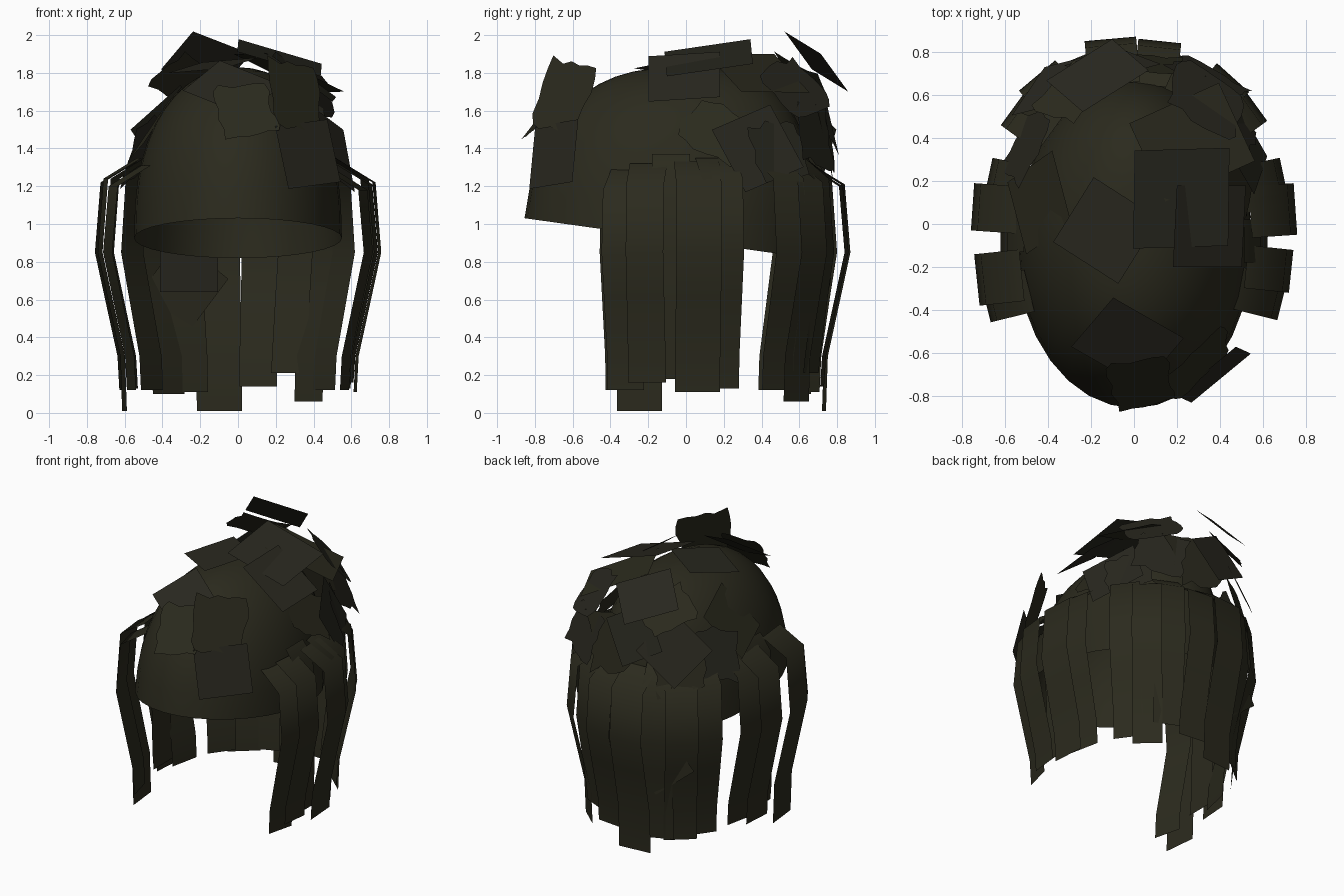
import bpy, math, random
from mathutils import Vector
random.seed(4)

def material(name, rgb):
    m = bpy.data.materials.new(name)
    m.diffuse_color = (*rgb, 1)
    return m

OLIVE = material("dark olive cloth", (0.024, 0.023, 0.0125))
DRAB = material("dark drab patch", (0.0215, 0.0205, 0.0135))

def make(name, verts, faces, mat, smooth=False):
    me = bpy.data.meshes.new(name)
    me.from_pydata([tuple(v) for v in verts], [], faces)
    me.materials.append(mat)
    me.polygons.foreach_set("use_smooth", [smooth] * len(faces))
    ob = bpy.data.objects.new(name, me)
    bpy.context.collection.objects.link(ob)
    return ob

# Hood dome: open egg-shaped shell, fuller along its length than across,
# with a rim that slopes down to the back
SEG, RINGS = 32, 12
verts, faces = [], []
for j in range(RINGS):
    t = j / RINGS * math.pi / 2
    rx, ry, h = math.cos(t) ** 0.97, math.cos(t) ** 0.72, math.sin(t) ** 0.82
    for i in range(SEG):
        a = 2 * math.pi * i / SEG
        y0 = -0.1 + 0.755 * math.sin(a)
        rim = 0.925 - 0.14 * (y0 + 0.1)
        yc = -0.1 + 0.11 * h
        verts.append((0.55 * rx * math.cos(a), yc + 0.755 * ry * math.sin(a), rim + (1.83 - rim) * h))
verts.append((0, 0.01, 1.83))
for j in range(RINGS - 1):
    for i in range(SEG):
        k = (i + 1) % SEG
        faces.append((j * SEG + i, j * SEG + k, (j + 1) * SEG + k, (j + 1) * SEG + i))
for i in range(SEG):
    faces.append(((RINGS - 1) * SEG + i, (RINGS - 1) * SEG + (i + 1) % SEG, RINGS * SEG))
make("hood_dome", verts, faces, OLIVE, True)

# Hanging strips: (outward offset, height) profile swept across a width;
# hug pulls the upper part of a strip in towards the dome
PROFILE = [(-0.21, 1.35), (-0.03, 1.24), (0, 0.85), (-0.05, 0.62), (-0.12, 0.3)]

def strip(x, y, angle, bottom, width=0.2, top=0.0, hug=0.0):
    a = math.radians(angle)
    out, side = Vector((math.cos(a), math.sin(a), 0)), Vector((-math.sin(a), math.cos(a), 0))
    v = []
    for d, z in PROFILE + [(-0.13, bottom)]:
        pull = hug * min(1, max(0, (z - 0.3) / 0.5)) if z < 1.3 else 0
        c = Vector((x, y, z + (top if z > 1 else 0))) + out * (d - pull)
        v += [c - side * width / 2, c + side * width / 2]
    make("hanging_strip", v, [(2 * i, 2 * i + 1, 2 * i + 3, 2 * i + 2) for i in range(5)], OLIVE, True)

for args in [
    # right side
    (0.69, -0.35, -14, 0.12, 0.2, -0.06), (0.73, -0.22, -6, 0.16, 0.2, -0.03),
    (0.72, -0.08, 0, 0.18, 0.2, 0.02, 0.1), (0.75, 0.07, 4, 0.11, 0.24, -0.02), (0.7, 0.2, 12, 0.13, 0.22, 0.0),
    # left side
    (-0.69, -0.36, 194, 0.12, 0.2, -0.04), (-0.73, -0.26, 186, 0.01, 0.24, 0),
    (-0.72, -0.02, 180, 0.18, 0.22, 0.03, 0.1), (-0.75, 0.08, 176, 0.12, 0.22, -0.02), (-0.68, 0.2, 168, 0.13, 0.22, 0),
    # back
    (0.56, 0.56, 36, 0.12, 0.2, 0), (0.46, 0.68, 48, 0.06, 0.2, -0.02), (0.32, 0.78, 66, 0.21, 0.2, 0, 0.04),
    (0.12, 0.85, 84, 0.14, 0.2, -0.04), (-0.11, 0.86, 95, 0.01, 0.24, -0.03),
    (-0.3, 0.79, 112, 0.11, 0.2, 0, 0.03), (-0.45, 0.69, 130, 0.10, 0.22, -0.02), (-0.56, 0.54, 144, 0.12, 0.2, 0),
]:
    strip(*args)

# Cloth patches: flat squares, some with torn edges, facing a given normal
def patch(pos, normal, w, h, roll=0, torn=False, mat=DRAB):
    n = Vector(normal).normalized()
    u = Vector((0, 0, 1)).cross(n).normalized()
    v = n.cross(u)
    r = math.radians(roll)
    u, v = u * math.cos(r) + v * math.sin(r), v * math.cos(r) - u * math.sin(r)
    outline = [(-1, -1), (1, -1), (1, 1), (-1, 1)]
    if torn:
        pts = []
        for i in range(4):
            p, q = outline[i], outline[(i + 1) % 4]
            for k in range(5):
                s = random.uniform(0.82, 1.08)
                pts.append(tuple(s * (p[m] + (q[m] - p[m]) * k / 5) for m in (0, 1)))
        outline = pts
    vs = [Vector(pos) + u * a * w / 2 + v * b * h / 2 for a, b in outline]
    make("torn_patch" if torn else "square_patch", vs, [tuple(range(len(vs)))], mat)

# Crown patches
patch((-0.13, -0.03, 1.84), (-0.15, -0.1, 1), 0.36, 0.36, 24)
patch((-0.03, -0.55, 1.72), (0, -0.7, 1), 0.34, 0.4, 55)
patch((0.27, 0.38, 1.80), (0.4, 0.2, 1), 0.4, 0.5, -2, mat=OLIVE)
patch((0.22, 0.12, 1.88), (0.3, -0.15, 1), 0.46, 0.46, -63)
patch((0.35, -0.01, 1.78), (0.75, -0.1, 1), 0.38, 0.4, 6)
patch((-0.17, 0.69, 1.86), (-0.25, 0.95, 0.9), 0.38, 0.3, 25)
patch((-0.28, 0.62, 1.76), (-0.4, 0.8, 0.8), 0.34, 0.3, 30, True, OLIVE)
patch((0.33, 0.58, 1.72), (0.6, 0.6, 0.7), 0.38, 0.34, 20, True)
# Front patches
patch((0.37, -0.70, 1.37), (0.75, -0.95, 0.25), 0.36, 0.34, 6)
patch((0.04, -0.74, 1.60), (0.1, -1, 0.8), 0.32, 0.36, 10, True, OLIVE)
patch((0.31, -0.64, 1.68), (0.9, -0.85, 0.4), 0.36, 0.4, -8, True, OLIVE)
# Right side patches
patch((0.50, 0.38, 1.4), (1, 0.4, 0.4), 0.38, 0.38, 22)
patch((0.46, 0.15, 1.5), (1, 0, 0.6), 0.36, 0.3, -30, True, OLIVE)
patch((0.45, 0.5, 1.38), (1, 0.7, 0.4), 0.34, 0.34, 8, True)
# Left side patches
patch((-0.44, 0.1, 1.53), (-1, -0.05, 0.7), 0.36, 0.4, 20, False, OLIVE)
patch((-0.5, 0.36, 1.4), (-1, 0.4, 0.4), 0.36, 0.36, -15, True)
# Back patches
patch((-0.36, 0.65, 1.5), (-0.7, 1, 0.5), 0.36, 0.36, 45)
patch((-0.38, 0.62, 1.36), (-0.7, 1, 0.3), 0.34, 0.34, 10, True, OLIVE)
patch((0.1, 0.74, 1.48), (0.1, 1, 0.2), 0.36, 0.4, 15, True, OLIVE)
patch((0.34, 0.68, 1.48), (0.5, 1, 0.3), 0.34, 0.36, -12, True)
patch((-0.1, 0.74, 1.58), (-0.1, 1, 0.3), 0.32, 0.34, 30)
# Low inner patches
patch((-0.26, 0.68, 0.8), (-0.3, 1, 0), 0.32, 0.32, 0)
patch((-0.28, 0.70, 0.68), (-0.3, 1, 0), 0.34, 0.34, 38, False, OLIVE)
